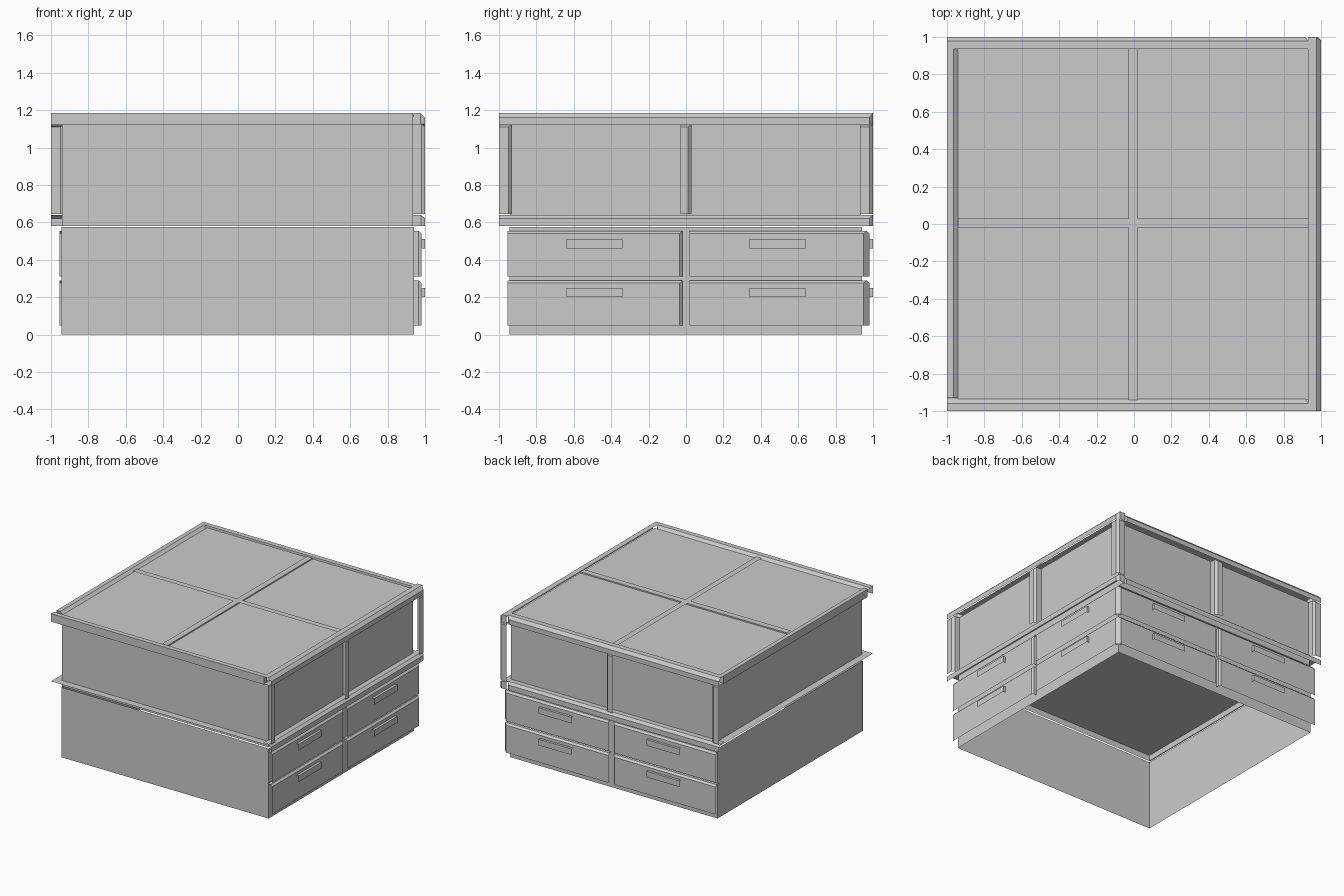
import bpy, bmesh

if "Cube" in bpy.data.objects:
    bpy.data.objects.remove(bpy.data.objects["Cube"])

grey = bpy.data.materials.new("plain_grey")
grey.diffuse_color = (0.6, 0.6, 0.6, 1)
grey.use_nodes = True
grey.node_tree.nodes["Principled BSDF"].inputs["Base Color"].default_value = grey.diffuse_color


def finish(name, bm):
    mesh = bpy.data.meshes.new(name)
    bm.to_mesh(mesh)
    bm.free()
    mesh.materials.append(grey)
    bpy.context.collection.objects.link(bpy.data.objects.new(name, mesh))


def block(name, side, u, z, d, cu=0.0, cz=0.0, depth=0.0, keep_back=False):
    """Open-backed trim on an x or y side, d pointing outward; chamfered at the +u and top edges."""
    def ring(dd, a, b):
        pts = [(u[0], z[0]), (u[1] - a, z[0]), (u[1] - a, z[1] - b), (u[0], z[1] - b)]
        return [bm.verts.new((dd, p, q) if side == 'x' else (p, dd, q)) for p, q in pts]
    bm = bmesh.new()
    rings = [ring(d[0], 0, 0)]
    if depth:
        rings.append(ring(d[1] - depth, 0, 0))
    rings.append(ring(d[1], cu, cz))
    for r0, r1 in zip(rings, rings[1:]):
        for i in range(4):
            j = (i + 1) % 4
            bm.faces.new((r0[i], r0[j], r1[j], r1[i]))
    bm.faces.new(rings[0])
    bm.faces.new(rings[-1])
    bmesh.ops.recalc_face_normals(bm, faces=bm.faces)
    # hidden sides (back, underside, -u end) are left open
    di, ui = (0, 1) if side == 'x' else (1, 0)
    gone = [f for f in bm.faces if f.normal.z < -0.9 or f.normal[ui] < -0.9
            or (f.normal[di] < -0.9 and not keep_back)]
    bmesh.ops.delete(bm, geom=gone, context='FACES')
    finish(name, bm)


def shell(name, a, b, z0, z1):
    """Four thin walls, open above and below."""
    bm = bmesh.new()
    c = [(a, a), (b, a), (b, b), (a, b)]
    lo = [bm.verts.new((x, y, z0)) for x, y in c]
    hi = [bm.verts.new((x, y, z1)) for x, y in c]
    for i in range(4):
        j = (i + 1) % 4
        bm.faces.new((lo[i], lo[j], hi[j], hi[i]))
    finish(name, bm)


def sheet(name, x0, x1, y0, y1, z):
    bm = bmesh.new()
    bm.faces.new([bm.verts.new((x, y, z)) for x, y in ((x0, y0), (x1, y0), (x1, y1), (x0, y1))])
    finish(name, bm)


# carcass: lower base, counter sheet, upper case
shell("base_walls", -0.945, 0.94, 0, 0.575)
shell("upper_walls", -0.94, 0.935, 0.582, 1.13)
sheet("counter_sheet", -1, 0.95, -1, 0.95, 0.63)

# drawers with handles, and posts and lower rail, on the right and back sides
for side, label in (('x', "right"), ('y', "back")):
    for col, u in enumerate(((-0.955, -0.02), (0.02, 0.965))):
        for row, z in enumerate(((0.05, 0.29), (0.31, 0.555))):
            tag = f"{label}_{row}_{col}"
            block("drawer_" + tag, side, u, z, (0.935, 0.98), 0.015, 0.015, 0.015)
            m = -0.49 if col == 0 else 0.49
            block("handle_" + tag, side, (m - 0.15, m + 0.15), (z[0] + 0.15, z[0] + 0.2), (0.98, 1.0))
    for i, u in enumerate(((-1, -0.93), (-0.03, 0.03), (0.93, 1))):
        d0 = 0.98 if i == 2 else 0.935
        block(f"post_{label}_{i}", side, u, (0.645, 1.125), (d0, 1.0), 0.018, 0.015, 0.018)
    u1 = 1.0 if side == 'x' else 0.935
    block("lower_rail_" + label, side, (-1, u1), (0.58, 0.64), (0.93, 1.0), 0.02, 0.018, 0.022)

# top frame: left and front rails are shifted copies of the right and back ones
top = (1.12, 1.185)
block("top_rail_right", 'x', (-1, 1), top, (0.93, 1.0), 0.02, 0.025, 0.025)
block("top_rail_left", 'x', (-0.93, 0.94), top, (-1.0, -0.935), 0.02, 0.025, 0.03, True)
block("top_rail_back", 'y', (-1, 0.935), top, (0.935, 1.0), 0.025, 0.025, 0.022)
block("top_rail_front", 'y', (-1, 0.935), top, (-1.0, -0.93), 0.025, 0.025, 0.03, True)

# top panel and raised cross bars
sheet("top_panel", -0.945, 0.94, -0.94, 0.945, 1.165)
block("top_bar_long", 'x', (-0.94, 0.94), (1.165, 1.175), (-0.03, 0.02))
block("top_bar_cross", 'y', (-0.94, 0.94), (1.165, 1.175), (-0.02, 0.03))
